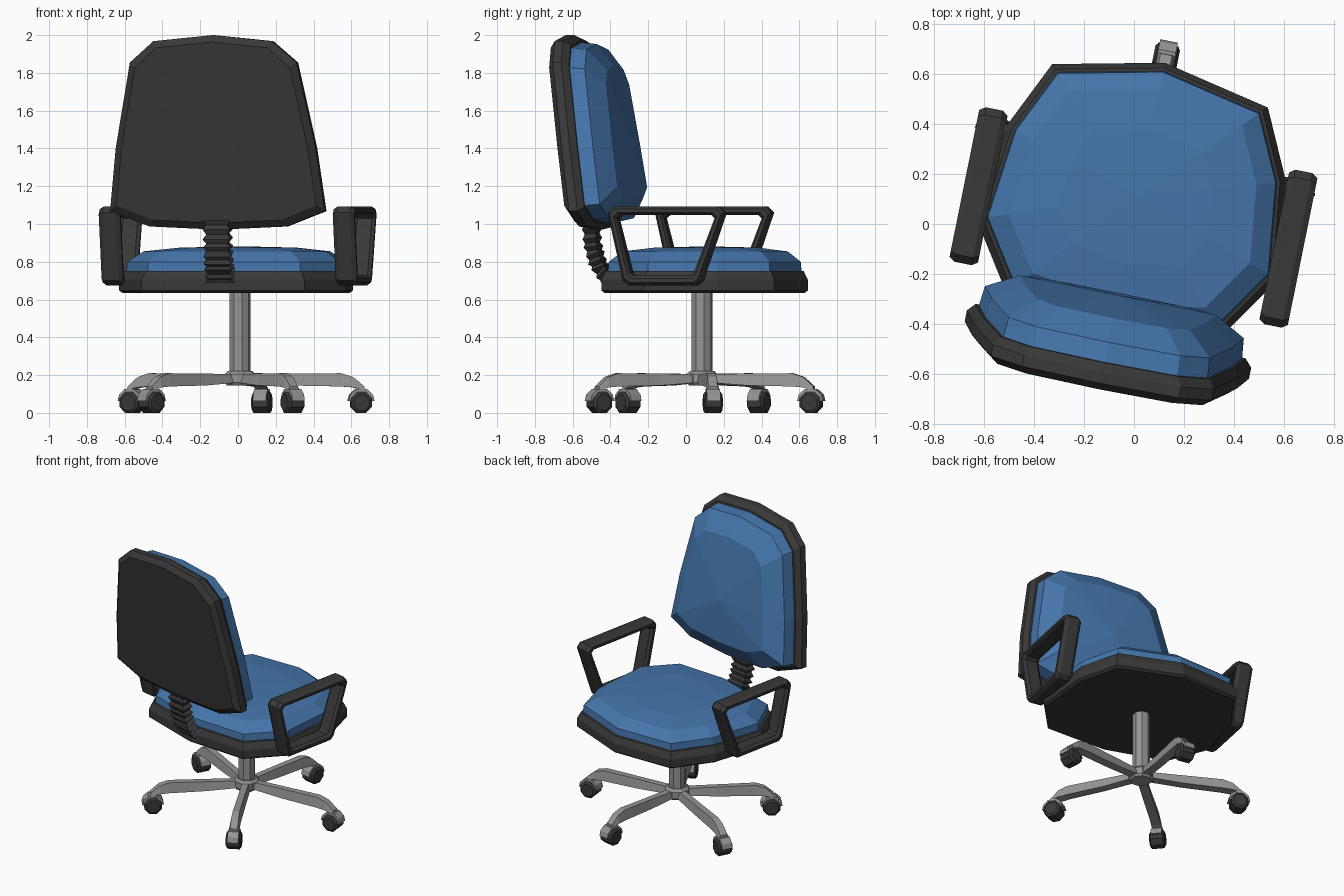
import bpy, bmesh
from math import sin, cos, pi, radians, hypot
from mathutils import Matrix, Vector

if "Cube" in bpy.data.objects:
    bpy.data.objects.remove(bpy.data.objects["Cube"])

# whole chair is swivelled slightly; local x = right, y = seat front
PLACE = Matrix.Translation((0.01, 0.085, 0)) @ Matrix.Rotation(radians(-11.4), 4, 'Z')


def material(name, rgb):
    m = bpy.data.materials.new(name)
    m.diffuse_color = (*rgb, 1)
    m.use_nodes = True
    m.node_tree.nodes["Principled BSDF"].inputs["Base Color"].default_value = m.diffuse_color
    return m


DARK = material("dark_plastic", (0.04, 0.04, 0.04))
BLUE = material("blue_fabric", (0.06, 0.18, 0.41))
METAL = material("grey_metal", (0.3, 0.3, 0.3))


def loft(name, rings, mat, closed=False):
    """Skin a list of rings; a one-point ring becomes a fan."""
    bm = bmesh.new()
    vs = [[bm.verts.new(PLACE @ Vector(p)) for p in r] for r in rings]
    pairs = list(zip(vs, vs[1:]))
    if closed:
        pairs.append((vs[-1], vs[0]))
    else:
        for end in (vs[0], vs[-1]):
            if len(end) > 2:
                bm.faces.new(end)
    for a, b in pairs:
        n = len(a)
        for i in range(n):
            j = (i + 1) % n
            if len(b) == 1:
                bm.faces.new((a[i], a[j], b[0]))
            else:
                bm.faces.new((a[i], a[j], b[j], b[i]))
    bmesh.ops.recalc_face_normals(bm, faces=bm.faces)
    me = bpy.data.meshes.new(name)
    bm.to_mesh(me)
    bm.free()
    me.materials.append(mat)
    ob = bpy.data.objects.new(name, me)
    bpy.context.collection.objects.link(ob)
    return ob


def mirrored(half):
    """Close an outline given from the centre line round to the centre line."""
    return half + [(-x, y) for x, y in half[-2:0:-1]]


def circle(r, z, n=8):
    return [(r * cos(2 * pi * (i + .5) / n), r * sin(2 * pi * (i + .5) / n), z) for i in range(n)]


# seat pan and cushion
SEAT = mirrored([(0, .571), (.44, .477), (.57, .20), (.615, -.19), (.44, -.455), (0, -.52)])


def seat_ring(s, z):
    return [(x * s, .03 + (y - .03) * s, z) for x, y in SEAT]


loft("seat_pan", [seat_ring(*a) for a in
     ((.97, .635), (1, .648), (1, .705), (.96, .75), (.9, .755))], DARK)
loft("seat_cushion", [seat_ring(*a) for a in
     ((.94, .735), (.93, .80), (.80, .855), (.5, .875))] + [[(0, .03, .882)]], BLUE)

# backrest shell and cushion, leaning back with height
BACK = mirrored([(0, 2.0), (.32, 1.968), (.45, 1.855), (.54, 1.4), (.58, 1.068), (.37, .987), (0, .97)])


def back_point(x, z, d):
    return (x, -.63 - .145 * (z - 1.06) + d, z)


def back_ring(s, d):
    return [back_point(x * s, 1.475 + (z - 1.475) * s, d) for x, z in BACK]


loft("backrest_shell", [back_ring(*a) for a in
     ((.93, 0), (1, .03), (1, .075), (.95, .11), (.9, .11))], DARK)
loft("backrest_cushion", [back_ring(*a) for a in
     ((.93, .09), (.91, .19), (.69, .272))] + [[back_point(0, 1.42, .305)]], BLUE)

# ribbed bellows bracket joining seat and backrest
PATH = [Vector(p) for p in ((-.597, 1.02), (-.592, .90), (-.565, .80), (-.52, .725), (-.45, .695))]
rings = []
RIBS = 20
for i in range(RIBS + 1):
    t = i / RIBS * (len(PATH) - 1)
    k = min(int(t), len(PATH) - 2)
    c = PATH[k].lerp(PATH[k + 1], t - k)
    a, b = PATH[max(k - (t - k < .5), 0)], PATH[min(k + 1 + (t - k >= .5), len(PATH) - 1)]
    d = (b - a).normalized()
    s = 1 if i % 2 == 0 else .75
    rings.append([(w * .075 * s, c.x - d.y * h * .038 * s, c.y + d.x * h * .038 * s)
                  for w, h in ((-1, -1), (1, -1), (1, 1), (-1, 1))])
loft("back_bracket_bellows", rings, DARK)

# armrest loops
OUTER = [(-.375, 1.06), (-.345, 1.092), (.225, 1.092), (.255, 1.06),
         (.13, .70), (.10, .675), (-.26, .675), (-.295, .70)]
INNER = [(-.325, 1.03), (-.305, 1.048), (.185, 1.048), (.203, 1.03),
         (.09, .74), (.075, .728), (-.235, .728), (-.25, .74)]
SECTION = [(0, -.035), (0, .035), (.3, .058), (.7, .058),
           (1, .04), (1, -.04), (.7, -.058), (.3, -.058)]
for side, sx in (("left", -1), ("right", 1)):
    loft(side + "_armrest",
         [[(sx * (.632 + w), o[0] + (n[0] - o[0]) * t, o[1] + (n[1] - o[1]) * t) for t, w in SECTION]
          for o, n in zip(OUTER, INNER)], DARK, closed=True)

# column and hub
loft("column", [circle(.056, .19), circle(.056, .65)], METAL)
loft("hub", [circle(.07, .145), circle(.082, .16), circle(.082, .205), circle(.066, .222)], METAL)

# five legs with casters
LEG = [(.05, .16, .205, .032), (.25, .145, .208, .03), (.49, .14, .21, .032),
       (.55, .135, .19, .034), (.605, .12, .14, .034)]
for k in range(5):
    a = 2 * pi * k / 5
    dx, dy = 1.1 * sin(a), cos(a)
    reach = hypot(dx, dy)
    fx, fy = dx / reach, dy / reach

    def at(s, w, z):
        return (fx * s + fy * w, fy * s - fx * w, z)

    loft(f"leg_{k + 1}", [[at(s * reach, -w, lo), at(s * reach, w, lo),
                           at(s * reach, w * .7, hi), at(s * reach, -w * .7, hi)]
                          for s, lo, hi, w in LEG], METAL)

    def disc(r, w, angles, zc):
        return [at(.59 * reach + r * cos(t), w, zc + r * sin(t)) for t in angles]

    full = [2 * pi * (i + .5) / 8 for i in range(8)]
    half = [radians(d) for d in (0, 30, 65, 115, 150, 180)]
    loft(f"caster_wheel_{k + 1}", [disc(.045, -.05, full, .055), disc(.06, -.04, full, .055),
                                   disc(.06, .04, full, .055), disc(.045, .05, full, .055)], DARK)
    loft(f"caster_hood_{k + 1}", [disc(.07, w, half, .062) for w in (-.036, .036)], METAL)
